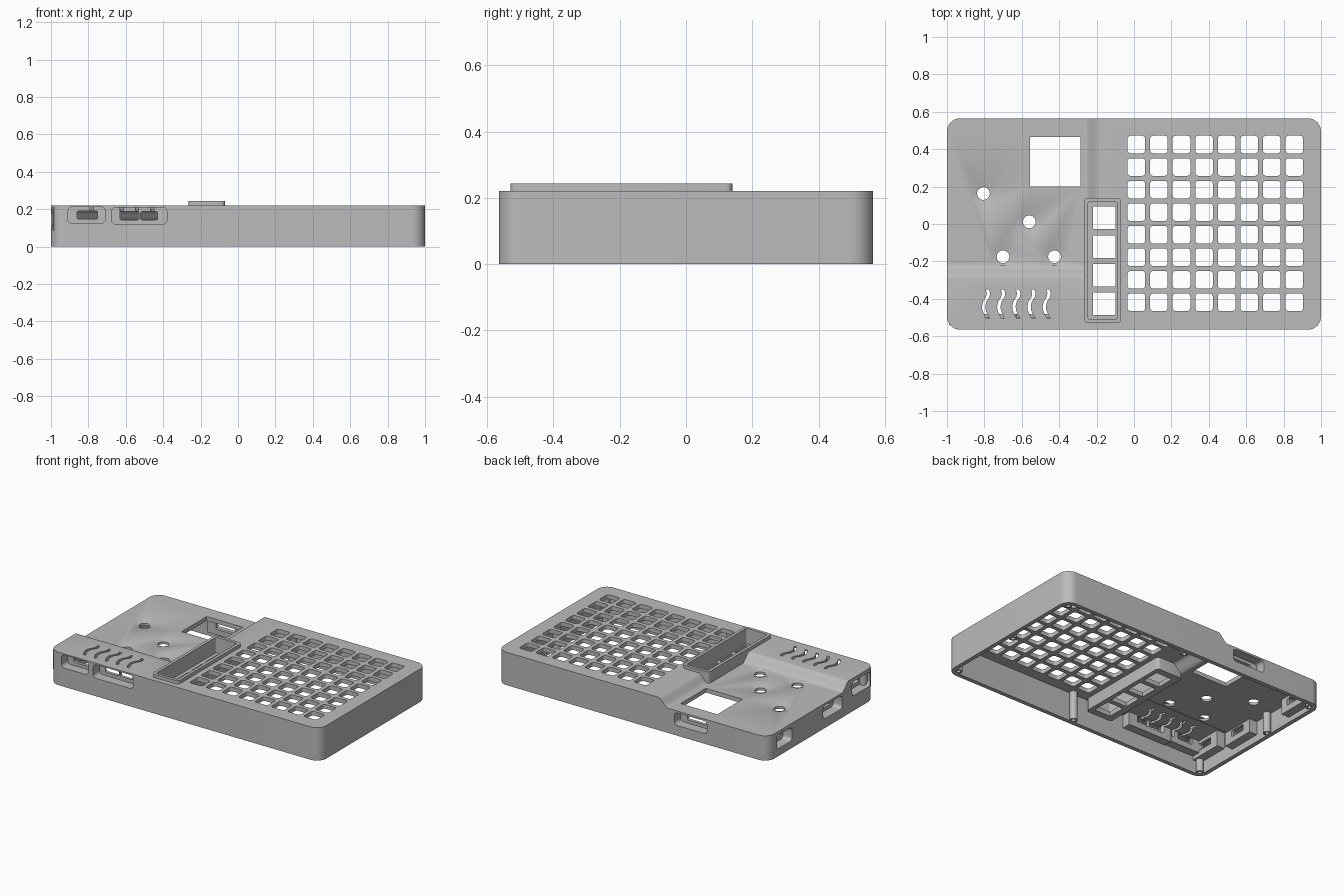
import bpy, bmesh, math

if "Cube" in bpy.data.objects:
    bpy.data.objects.remove(bpy.data.objects["Cube"])

gray = bpy.data.materials.new("case_gray")
gray.diffuse_color = (0.5, 0.5, 0.5, 1)
gray.use_nodes = True
gray.node_tree.nodes["Principled BSDF"].inputs["Base Color"].default_value = gray.diffuse_color

AXES = {'z': lambda u, v, t: (u, v, t),
        'y': lambda u, v, t: (u, t, v),
        'x': lambda u, v, t: (t, u, v)}


def prism(bm, pts, t0, t1, axis='z'):
    """Extrude a 2D outline between t0 and t1 along an axis."""
    f = AXES[axis]
    a = [bm.verts.new(f(u, v, t0)) for u, v in pts]
    b = [bm.verts.new(f(u, v, t1)) for u, v in pts]
    n = len(pts)
    bm.faces.new(a[::-1])
    bm.faces.new(b)
    for i in range(n):
        j = (i + 1) % n
        bm.faces.new((a[i], a[j], b[j], b[i]))


def rounded(u0, u1, v0, v1, r=0.0, seg=4):
    """Outline of a rectangle with rounded corners."""
    if r == 0:
        return [(u0, v0), (u1, v0), (u1, v1), (u0, v1)]
    pts = []
    corners = [(u1 - r, v1 - r), (u0 + r, v1 - r), (u0 + r, v0 + r), (u1 - r, v0 + r)]
    for k, (cu, cv) in enumerate(corners):
        for i in range(seg + 1):
            a = math.pi / 2 * (k + i / seg)
            pts.append((cu + r * math.cos(a), cv + r * math.sin(a)))
    return pts


def circle(cx, cy, r, n=32):
    return [(cx + r * math.cos(2 * math.pi * i / n), cy + r * math.sin(2 * math.pi * i / n))
            for i in range(n)]


def make(name, bm):
    bmesh.ops.recalc_face_normals(bm, faces=bm.faces[:])
    me = bpy.data.meshes.new(name)
    bm.to_mesh(me)
    bm.free()
    me.materials.append(gray)
    ob = bpy.data.objects.new(name, me)
    bpy.context.collection.objects.link(ob)
    return ob


def solid(name, *args):
    bm = bmesh.new()
    prism(bm, *args)
    return make(name, bm)


def combine(target, tool, op='DIFFERENCE'):
    """Apply a boolean and remove the tool object."""
    m = target.modifiers.new("cut", 'BOOLEAN')
    m.operation, m.solver, m.object = op, 'EXACT', tool
    bpy.context.view_layer.objects.active = target
    bpy.ops.object.modifier_apply(modifier=m.name)
    bpy.data.objects.remove(tool)


TOP, LOW, WALL = 0.22, 0.165, 0.028


def s_profile(start, end, far, drop):
    """Outline of the empty space above the lowered panel, with an S-shaped step."""
    pts = [(far, 0.6), (far, LOW - drop)]
    for i in range(13):
        t = i / 12
        s = t * t * t * (t * (6 * t - 15) + 10)
        h = TOP + 0.002 - LOW
        pts.append((start + (end - start) * t, LOW - drop + h * s))
    return pts + [(end, 0.6)]


def step_void(drop):
    a = solid("step_void", s_profile(-0.27, -0.18, -1.5, drop), -1, 1, 'y')
    b = solid("step_b", s_profile(-0.21, -0.30, 1.5, drop), -2, 1, 'x')
    combine(a, b, 'INTERSECT')
    return a


# Case shell: rounded block with a lowered left panel, hollow from below
case = solid("case", rounded(-1, 1, -0.565, 0.565, 0.07, 12), 0, TOP)
combine(case, step_void(0))
cavity = solid("cavity", rounded(-1 + WALL, 1 - WALL, -0.565 + WALL, 0.565 - WALL, 0.045, 12),
               -0.1, TOP - WALL)
combine(cavity, step_void(WALL))
combine(case, cavity)

# Raised frame around the four function keys
combine(case, solid("key_frame", rounded(-0.265, -0.07, -0.53, 0.14, 0.02), 0.11, 0.243), 'UNION')
combine(case, solid("frame_recess", rounded(-0.245, -0.09, -0.51, 0.12, 0.01), 0.14, 0.4))

# Ports: wall axis, wall position, inward sign, outer recess, inner slots
ports = [
    ('y', -0.565, 1, (-0.91, -0.71, 0.125, 0.212), [(-0.86, -0.75, 0.147, 0.19)]),
    ('y', -0.565, 1, (-0.675, -0.38, 0.12, 0.21),
     [(-0.63, -0.53, 0.143, 0.187), (-0.52, -0.43, 0.143, 0.187)]),
    ('y', 0.565, -1, (-0.55, -0.31, 0.068, 0.152), [(-0.50, -0.36, 0.09, 0.132)]),
    ('x', -1, 1, (0.31, 0.47, 0.05, 0.14), [(0.345, 0.435, 0.075, 0.12)]),
    ('x', -1, 1, (-0.22, -0.02, 0.062, 0.15), [(-0.175, -0.065, 0.085, 0.128)]),
    ('x', -1, 1, (-0.525, -0.325, 0.10, 0.195), [(-0.48, -0.37, 0.125, 0.17)]),
]
for axis, p, s, (u0, u1, v0, v1), slots in ports:
    ceiling = LOW if v1 < 0.16 else TOP
    box = rounded(u0 - 0.015, u1 + 0.015, v0 - 0.015, min(v1 + 0.015, ceiling - 0.004))
    combine(case, solid("port_box", box, p + s * 0.01, p + s * 0.085, axis), 'UNION')
    combine(case, solid("port_recess", rounded(u0, u1, v0, v1, 0.022), p - s * 0.1, p + s * 0.065, axis))
    for q in slots:
        combine(case, solid("port_slot", rounded(*q, 0.008), p, p + s * 0.15, axis))

# Openings through the top: key grid, function keys, display window
bm = bmesh.new()
for i in range(8):
    for j in range(8):
        x, y = 0.0125 + 0.1207 * i, 0.425 - 0.1205 * j
        prism(bm, rounded(x - 0.047, x + 0.047, y - 0.047, y + 0.047, 0.016), 0.15, 0.4)
for j in range(4):
    y = 0.033 - 0.1535 * j
    prism(bm, rounded(-0.22, -0.10, y - 0.06, y + 0.06), 0.05, 0.4)
prism(bm, rounded(-0.557, -0.287, 0.20, 0.465), 0.10, 0.4)

# Wavy vents
wave = [(0.006, -0.35), (0.012, -0.37), (0.008, -0.39), (-0.008, -0.415), (-0.014, -0.44),
        (-0.012, -0.46), (-0.004, -0.48), (0.01, -0.505)]
for k in range(5):
    c = -0.79 + 0.081 * k
    outline = [(c + x - 0.009, y) for x, y in wave] + [(c + x + 0.009, y) for x, y in wave[::-1]]
    prism(bm, outline, 0.15, 0.4)

# Button holes in the lowered panel
buttons = [(-0.805, 0.163), (-0.56, 0.012), (-0.70, -0.175), (-0.425, -0.175)]
for x, y in buttons:
    prism(bm, circle(x, y, 0.034), 0.10, 0.4)
combine(case, make("openings", bm))

# Shallow dish around each button hole
bm = bmesh.new()
for x, y in buttons:
    rings = [[bm.verts.new((u, v, z)) for u, v in circle(x, y, r)]
             for r, z in ((0.036, LOW - 0.012), (0.066, LOW + 0.001))]
    bm.faces.new(rings[0])
    bm.faces.new(rings[1])
    for i in range(32):
        j = (i + 1) % 32
        bm.faces.new((rings[0][i], rings[0][j], rings[1][j], rings[1][i]))
combine(case, make("dishes", bm))

# Screw posts with blind holes, hanging from the top panel to the rim
posts = [(-0.95, 0.515), (-0.95, -0.515), (0.95, 0.515), (0.95, -0.515),
         (0.04, -0.52), (0.04, 0.52), (-0.955, 0.11), (0.955, 0.0)]
for x, y in posts:
    bm = bmesh.new()
    prism(bm, circle(x, y, 0.024, 24), 0.0, LOW - 0.015 if x < 0 and y > -0.3 else TOP - 0.015)
    bm.normal_update()
    base = min(bm.faces, key=lambda f: f.calc_center_median().z)
    bmesh.ops.inset_region(bm, faces=[base], thickness=0.011)
    hole = bmesh.ops.extrude_face_region(bm, geom=[base])
    bmesh.ops.delete(bm, geom=[base], context='FACES_ONLY')
    bmesh.ops.translate(bm, vec=(0, 0, 0.1),
                        verts=[g for g in hole['geom'] if isinstance(g, bmesh.types.BMVert)])
    make("screw_post", bm)

# Smooth the rounded corners, keep sharp edges
for ob in bpy.context.scene.objects:
    bpy.ops.object.select_all(action='DESELECT')
    ob.select_set(True)
    bpy.context.view_layer.objects.active = ob
    bpy.ops.object.shade_smooth_by_angle(angle=math.radians(25))
